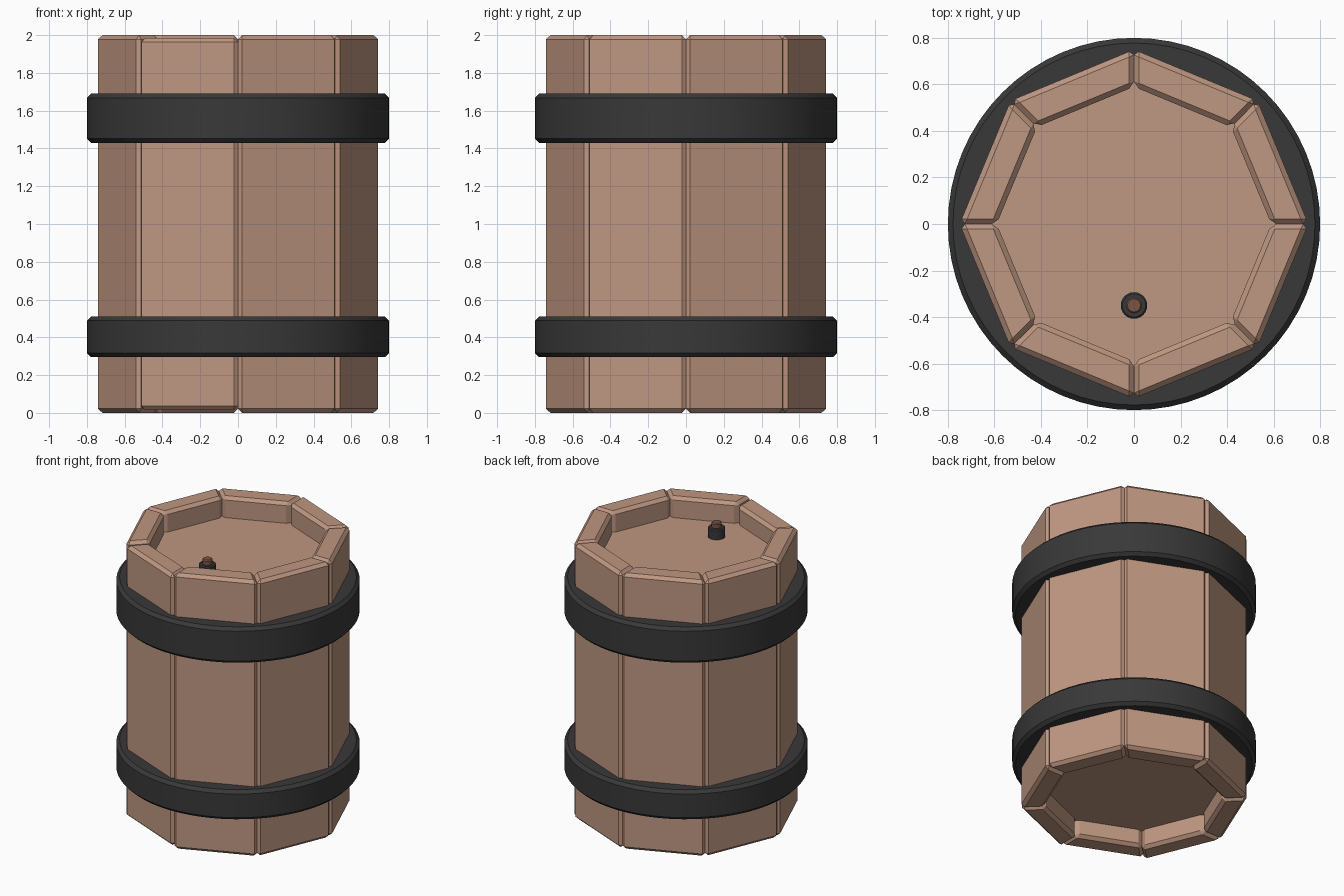
import bpy, bmesh
from math import cos, sin, pi, radians

if "Cube" in bpy.data.objects:
    bpy.data.objects.remove(bpy.data.objects["Cube"])


def material(name, rgb):
    m = bpy.data.materials.new(name)
    m.diffuse_color = (*rgb, 1)
    m.use_nodes = True
    m.node_tree.nodes["Principled BSDF"].inputs["Base Color"].default_value = m.diffuse_color
    return m


WOOD = material("wood", (0.52, 0.31, 0.22))
IRON = material("dark_iron", (0.04, 0.04, 0.04))
CORK = material("cork", (0.2, 0.09, 0.06))


def finish(name, bm, mat, bevel=0.0, smooth=False):
    bmesh.ops.recalc_face_normals(bm, faces=bm.faces[:])
    if bevel:
        sharp = [e for e in bm.edges if e.calc_face_angle(0) > radians(30)]
        bmesh.ops.bevel(bm, geom=sharp, offset=bevel, segments=1,
                        profile=0.5, affect='EDGES')
    mesh = bpy.data.meshes.new(name)
    bm.to_mesh(mesh)
    bm.free()
    mesh.materials.append(mat)
    ob = bpy.data.objects.new(name, mesh)
    bpy.context.collection.objects.link(ob)
    if smooth:
        bpy.ops.object.select_all(action='DESELECT')
        ob.select_set(True)
        bpy.context.view_layer.objects.active = ob
        bpy.ops.object.shade_smooth_by_angle(angle=radians(30))
    return ob


def prism(name, points, z0, z1, mat, bevel=0.0):
    bm = bmesh.new()
    lo = [bm.verts.new((x, y, z0)) for x, y in points]
    hi = [bm.verts.new((x, y, z1)) for x, y in points]
    bm.faces.new(lo)
    bm.faces.new(hi)
    n = len(points)
    for i in range(n):
        j = (i + 1) % n
        bm.faces.new((lo[i], lo[j], hi[j], hi[i]))
    return finish(name, bm, mat, bevel)


def polar(r, a):
    return (r * cos(a), r * sin(a))


def lathe(name, profile, mat, sides, centre=(0, 0), closed=False):
    bm = bmesh.new()
    rings = []
    for r, z in profile:
        ring = []
        for i in range(sides):
            x, y = polar(r, 2 * pi * i / sides)
            ring.append(bm.verts.new((x + centre[0], y + centre[1], z)))
        rings.append(ring)
    pairs = list(zip(rings, rings[1:]))
    if closed:
        pairs.append((rings[-1], rings[0]))
    else:
        bm.faces.new(rings[0])
        bm.faces.new(rings[-1])
    for a, b in pairs:
        for i in range(sides):
            j = (i + 1) % sides
            bm.faces.new((a[i], a[j], b[j], b[i]))
    return finish(name, bm, mat, smooth=True)


# Eight chamfered staves; the front left one is slightly shorter
for k in range(8):
    a, b = k * pi / 4, (k + 1) * pi / 4
    trim = 0.015 if k == 5 else 0.0
    outline = [polar(0.75, a), polar(0.75, b), polar(0.59, b), polar(0.59, a)]
    prism(f"stave_{k + 1}", outline, trim, 2 - trim, WOOD, 0.022)

# Recessed octagonal lids
octagon = [polar(0.63, k * pi / 4) for k in range(8)]
prism("top_lid", octagon, 1.77, 1.85, WOOD)
prism("bottom_lid", octagon, 0.14, 0.22, WOOD)

# Round iron hoops around the staves
for name, z0, z1 in (("lower_hoop", 0.295, 0.51), ("upper_hoop", 1.43, 1.69)):
    c = 0.022
    lathe(name, [(0.67, z0), (0.8 - c, z0), (0.8, z0 + c),
                 (0.8, z1 - c), (0.8 - c, z1), (0.67, z1)], IRON, 64, closed=True)

# Bung on the top lid
lathe("bung_collar", [(0.057, 1.84), (0.057, 1.915), (0.05, 1.922)], IRON, 24, (0, -0.35))
lathe("bung_cork", [(0.034, 1.9), (0.034, 1.95), (0.028, 1.957)], CORK, 16, (0, -0.35))
